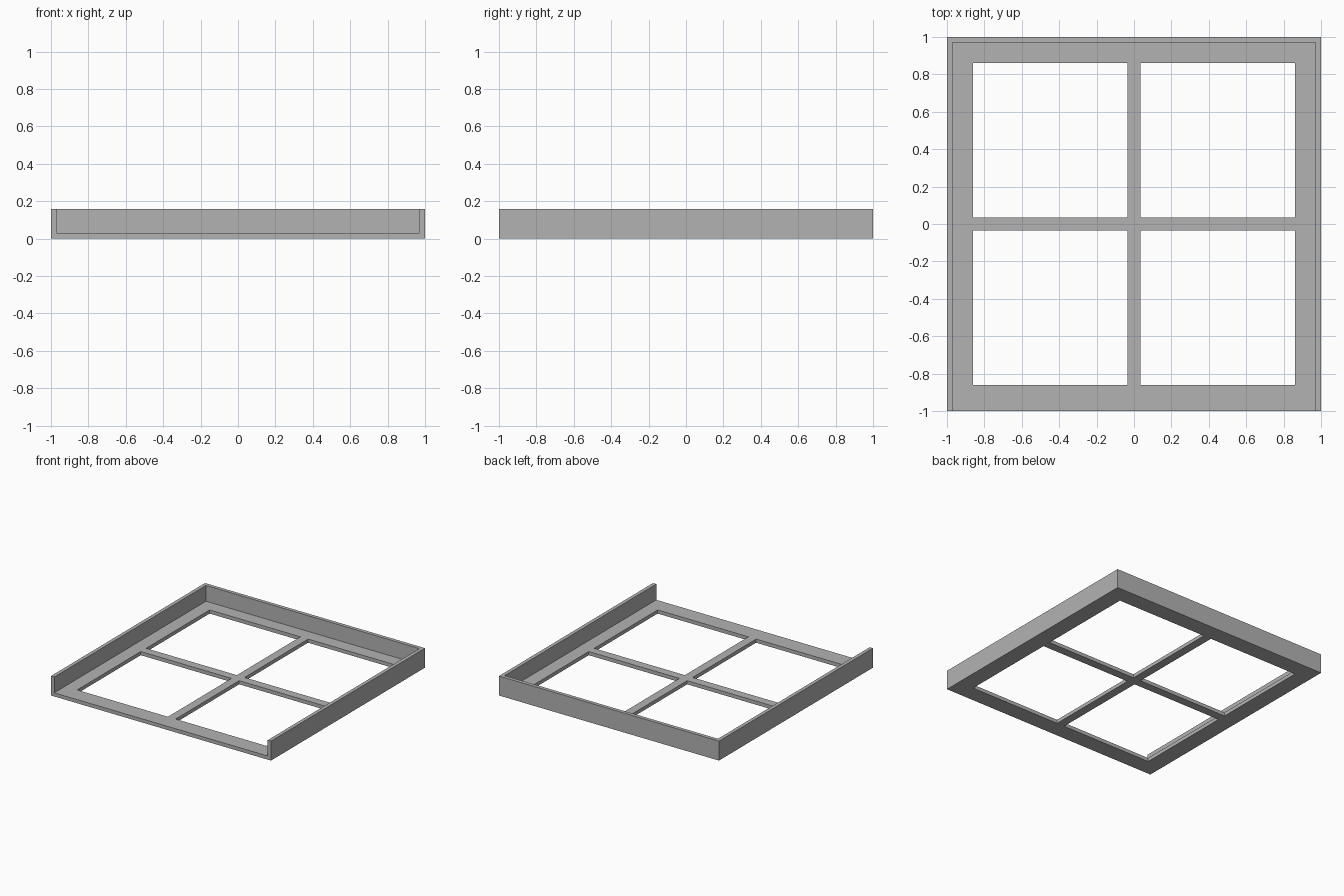
import bpy
import bmesh

cube = bpy.data.objects.get("Cube")
if cube:
    bpy.data.objects.remove(cube, do_unlink=True)

BASE, HEIGHT = 0.03, 0.16          # floor thickness, wall top
WALL, BORDER, BAR = 0.97, 0.86, 0.035  # inner wall face, pane edge, half bar width

grey = bpy.data.materials.new("grey")
grey.use_nodes = True
colour = (0.45, 0.45, 0.45, 1)
grey.diffuse_color = colour
grey.node_tree.nodes["Principled BSDF"].inputs["Base Color"].default_value = colour


def raise_faces(bm, faces, height):
    """Extrude a flat region straight up and return its new top faces."""
    result = bmesh.ops.extrude_face_region(bm, geom=faces)["geom"]
    verts = [g for g in result if isinstance(g, bmesh.types.BMVert)]
    bmesh.ops.translate(bm, verts=verts, vec=(0, 0, height))
    return [g for g in result if isinstance(g, bmesh.types.BMFace)]


def is_pane(face):
    c = face.calc_center_median()
    return all(BAR < abs(v) < BORDER for v in (c.x, c.y))


def is_rim(face):
    c = face.calc_center_median()
    return abs(c.x) > WALL or c.y > WALL


# Flat layout: plan divided along the walls, border and cross bars
bm = bmesh.new()
half = [BAR, BORDER, WALL, 1]
cuts = [-v for v in reversed(half)] + half
grid = [[bm.verts.new((x, y, 0)) for x in cuts] for y in cuts]
for low, high in zip(grid, grid[1:]):
    for i in range(len(cuts) - 1):
        bm.faces.new((low[i], low[i + 1], high[i + 1], high[i]))

# Four open panes, leaving the border and the cross bars
bmesh.ops.delete(bm, geom=[f for f in bm.faces if is_pane(f)], context="FACES")

# Floor thickness; the lower faces are kept as the underside
underside = bm.faces[:]
top = raise_faces(bm, underside, BASE)
if not any(f.is_valid and f.calc_center_median().z < 0.001 for f in bm.faces):
    bmesh.ops.duplicate(bm, geom=top)

# Upright walls on the back and both sides, open at the front
raise_faces(bm, [f for f in top if is_rim(f)], HEIGHT - BASE)

# The raised regions leave their old caps inside the walls
inner = [f for f in bm.faces if abs(f.normal.z) > 0.9 and is_rim(f)
         and abs(f.calc_center_median().z - BASE) < 0.001]
bmesh.ops.delete(bm, geom=inner, context="FACES")
bmesh.ops.remove_doubles(bm, verts=bm.verts[:], dist=0.0001)
bmesh.ops.recalc_face_normals(bm, faces=bm.faces[:])
bmesh.ops.dissolve_limit(bm, angle_limit=0.01, verts=bm.verts[:], edges=bm.edges[:])

mesh = bpy.data.meshes.new("window_frame")
bm.to_mesh(mesh)
bm.free()
mesh.materials.append(grey)
frame = bpy.data.objects.new("window_frame", mesh)
bpy.context.collection.objects.link(frame)
